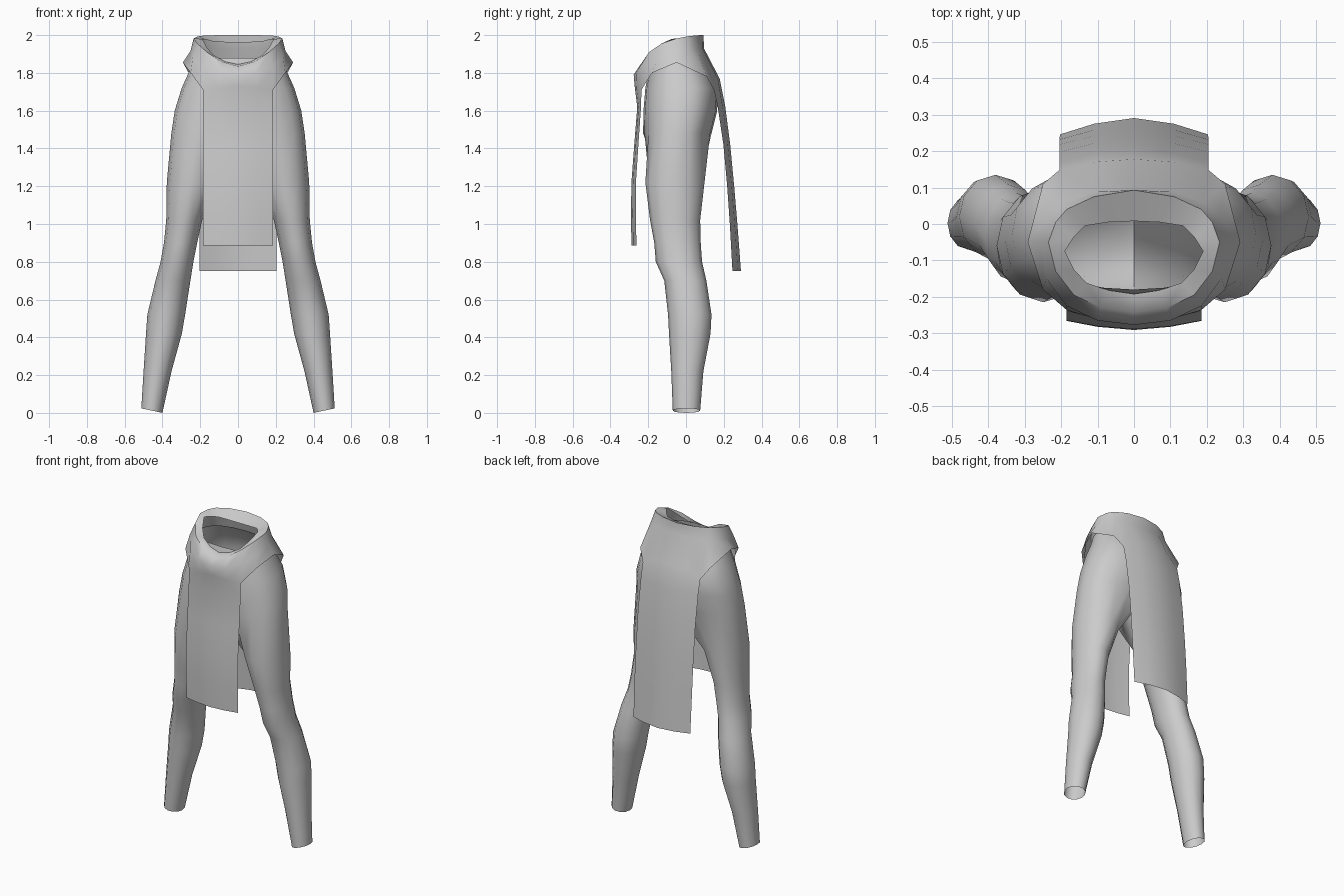
import bpy, bmesh, math

if "Cube" in bpy.data.objects:
    bpy.data.objects.remove(bpy.data.objects["Cube"])

cloth = bpy.data.materials.new("grey cloth")
cloth.diffuse_color = (0.6, 0.6, 0.6, 1)
cloth.use_nodes = True
cloth.node_tree.nodes["Principled BSDF"].inputs["Base Color"].default_value = cloth.diffuse_color


def finish(name, bm, angle):
    """Mirror across x, weld the centre seam, shade and colour."""
    geom = bm.verts[:] + bm.edges[:] + bm.faces[:]
    dup = bmesh.ops.duplicate(bm, geom=geom)["geom"]
    for v in dup:
        if isinstance(v, bmesh.types.BMVert):
            v.co.x *= -1
    bmesh.ops.reverse_faces(bm, faces=[f for f in dup if isinstance(f, bmesh.types.BMFace)])
    bmesh.ops.remove_doubles(bm, verts=bm.verts[:], dist=0.001)
    bmesh.ops.recalc_face_normals(bm, faces=bm.faces[:])
    mesh = bpy.data.meshes.new(name)
    bm.to_mesh(mesh)
    bm.free()
    mesh.materials.append(cloth)
    ob = bpy.data.objects.new(name, mesh)
    bpy.context.collection.objects.link(ob)
    bpy.ops.object.select_all(action='DESELECT')
    ob.select_set(True)
    bpy.context.view_layer.objects.active = ob
    bpy.ops.object.shade_smooth_by_angle(angle=math.radians(angle))


def strip(bm, a, b, closed=False):
    """Quads between two rows of vertices."""
    n = len(a)
    for i in range(n if closed else n - 1):
        j = (i + 1) % n
        bm.faces.new((a[i], a[j], b[j], b[i]))


# trousers: open leg tube, joined at the crotch to a half hip shell
N = 12
LEG = [  # z, inner x, outer x, front y, back y
    (0.01, 0.40, 0.512, -0.07, 0.075), (0.22, 0.352, 0.50, -0.078, 0.092),
    (0.42, 0.297, 0.487, -0.09, 0.13), (0.52, 0.28, 0.48, -0.095, 0.135),
    (0.70, 0.252, 0.437, -0.115, 0.108), (0.80, 0.236, 0.41, -0.16, 0.085),
    (0.90, 0.216, 0.392, -0.168, 0.078), (1.02, 0.19, 0.38, -0.19, 0.075),
    (1.22, 0.12, 0.377, -0.215, 0.098)]
HIP = [  # z, outer x, front y, back y
    (1.48, 0.353, -0.227, 0.135), (1.60, 0.335, -0.225, 0.165),
    (1.72, 0.298, -0.215, 0.168), (1.80, 0.262, -0.20, 0.13),
    (1.88, 0.235, -0.18, 0.085)]

bm = bmesh.new()
prev = None
for k, (z, xi, xo, yf, yb) in enumerate(LEG):
    ring = []
    for i in range(N):
        a = 2 * math.pi * i / N
        c, s = -math.cos(a), -math.sin(a)     # start at inner side, go to the front
        tilt = 0.012 * c if k == 0 else 0     # slanted ankle cuff
        ring.append(bm.verts.new(((xi + xo) / 2 + c * (xo - xi) / 2,
                                  (yf + yb) / 2 + s * (yb - yf) / 2, z + tilt)))
    if prev:
        strip(bm, prev, ring, True)
    prev = ring

for k, (z, xo, yf, yb) in enumerate(HIP):
    row = []
    for i in range(1, N):
        a = math.pi * (i - 1) / (N - 2) - math.pi / 2
        c, s = max(math.cos(a), 0), math.sin(a)
        x = xo * c ** 0.85
        y = (yf + yb) / 2 + math.copysign(abs(s) ** 0.8, s) * (yb - yf) / 2
        row.append(bm.verts.new((0 if i in (1, N - 1) else x, y, z)))
    if k == 0:
        crotch = bm.verts.new((0, -0.04, 1.40))
        strip(bm, prev, [crotch] + row, True)
    else:
        strip(bm, prev, row)
    prev = row
low = min(v.co.z for v in bm.verts)
for v in bm.verts:
    if v.co.z < 0.05:
        v.co.z -= low
finish("trousers", bm, 60)

# waist cowl: half rows run from the back centre round the side to the front centre
COWL = [
    [(0, .008, 1.96), (.07, .005, 1.962), (.135, -.005, 1.967), (.165, -.035, 1.975),
     (.19, -.075, 1.98), (.165, -.125, 1.935), (.13, -.162, 1.895), (.07, -.182, 1.86), (0, -.192, 1.845)],
    [(0, .093, 2.0), (.11, .075, 2.0), (.185, .04, 1.997), (.215, .005, 1.993),
     (.235, -.05, 1.982), (.215, -.13, 1.955), (.165, -.195, 1.91), (.09, -.23, 1.86), (0, -.242, 1.835)],
    [(0, .095, 1.93), (.11, .088, 1.93), (.19, .06, 1.925), (.235, .02, 1.92),
     (.252, -.05, 1.915), (.24, -.15, 1.88), (.185, -.225, 1.83), (.1, -.265, 1.80), (0, -.277, 1.79)],
    [(0, .178, 1.77), (.11, .17, 1.765), (.205, .148, 1.71), (.25, .11, 1.78),
     (.292, -.05, 1.855), (.25, -.18, 1.80), (.185, -.236, 1.71), (.1, -.262, 1.72), (0, -.272, 1.73)]]
bm = bmesh.new()
rows = [[bm.verts.new(p) for p in r] for r in COWL]
for a, b in zip(rows, rows[1:]):
    strip(bm, a, b)


def flap(top, levels):
    """Hanging panel; each level gives z, edge x, edge y and centre y."""
    prev = top                                # ordered centre, middle, edge
    for z, x, ye, yc in levels:
        row = [bm.verts.new((x * t, yc + (ye - yc) * t ** 1.7, z)) for t in (0, .54, 1)]
        strip(bm, prev, row)
        prev = row


# back and front hanging panels
flap(rows[-1][:3], [(1.62, .205, .168, .208), (1.42, .205, .198, .234), (1.2, .205, .218, .255),
                    (1.0, .205, .232, .272), (.75, .203, .246, .291)])
flap(rows[-1][:5:-1], [(1.62, .185, -.238, -.258), (1.42, .185, -.252, -.274), (1.22, .185, -.265, -.289),
                       (1.05, .185, -.266, -.291), (.885, .185, -.262, -.289)])
finish("waist_cowl_and_panels", bm, 60)
